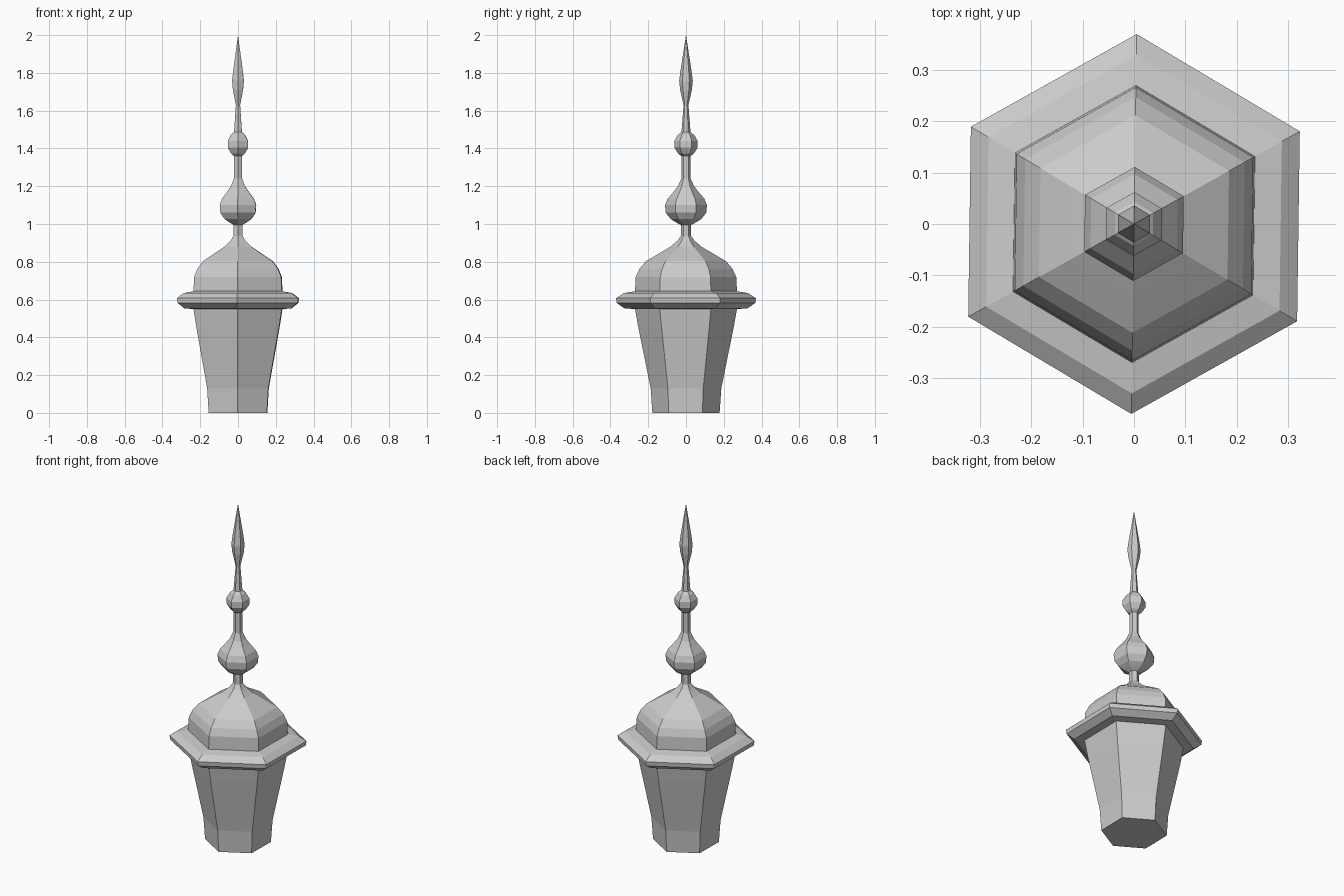
import bpy
import bmesh
import math

cube = bpy.data.objects.get("Cube")
if cube:
    bpy.data.objects.remove(cube, do_unlink=True)

SIDES = 6
TURN = math.radians(-0.8)

grey = bpy.data.materials.new("light grey")
grey.use_nodes = True
GREY = (0.6, 0.6, 0.6, 1)
grey.diffuse_color = GREY
grey.node_tree.nodes["Principled BSDF"].inputs["Base Color"].default_value = GREY


def hex_turning(name, profile, cap_bottom=False):
    """Sweep (corner radius, height) points around six flat sides."""
    bm = bmesh.new()
    rings = []
    for radius, z in profile:
        if radius == 0:
            rings.append([bm.verts.new((0, 0, z))] * SIDES)
            continue
        ring = []
        for i in range(SIDES):
            a = math.pi / 2 + TURN + i * math.tau / SIDES
            ring.append(bm.verts.new((radius * math.cos(a), radius * math.sin(a), z)))
        rings.append(ring)
    for low, high in zip(rings, rings[1:]):
        for i in range(SIDES):
            j = (i + 1) % SIDES
            corners = [low[i], low[j], high[j], high[i]]
            bm.faces.new(list(dict.fromkeys(corners)))
    if cap_bottom:
        bm.faces.new(rings[0][::-1])
    mesh = bpy.data.meshes.new(name)
    bm.to_mesh(mesh)
    bm.free()
    mesh.materials.append(grey)
    obj = bpy.data.objects.new(name, mesh)
    bpy.context.collection.objects.link(obj)
    return obj


# Tapered base shaft
hex_turning("tapered_base", [(0.178, 0), (0.187, 0.13), (0.252, 0.45), (0.27, 0.55)], True)

# Overhanging collar
hex_turning("collar", [(0.27, 0.55), (0.325, 0.553), (0.367, 0.582), (0.37, 0.607),
                       (0.33, 0.634), (0.27, 0.644)])

# Bell-shaped dome and its neck
hex_turning("dome", [(0.27, 0.644), (0.266, 0.72), (0.247, 0.762), (0.212, 0.803),
                     (0.145, 0.843), (0.085, 0.878), (0.045, 0.912),
                     (0.027, 0.937), (0.027, 0.995)])

# Large bulb with flared shoulders
hex_turning("lower_bulb", [(0.027, 0.995), (0.055, 1.01), (0.082, 1.027), (0.107, 1.06),
                           (0.111, 1.1), (0.097, 1.134), (0.066, 1.17),
                           (0.043, 1.2), (0.025, 1.24), (0.025, 1.36)])

# Small bulb
hex_turning("upper_bulb", [(0.025, 1.36), (0.042, 1.373), (0.062, 1.405), (0.062, 1.44),
                           (0.043, 1.472), (0.024, 1.487)])

# Spear-shaped spire
hex_turning("spire", [(0.024, 1.487), (0.013, 1.63), (0.031, 1.71), (0.036, 1.76),
                      (0.028, 1.82), (0, 2.0)])
